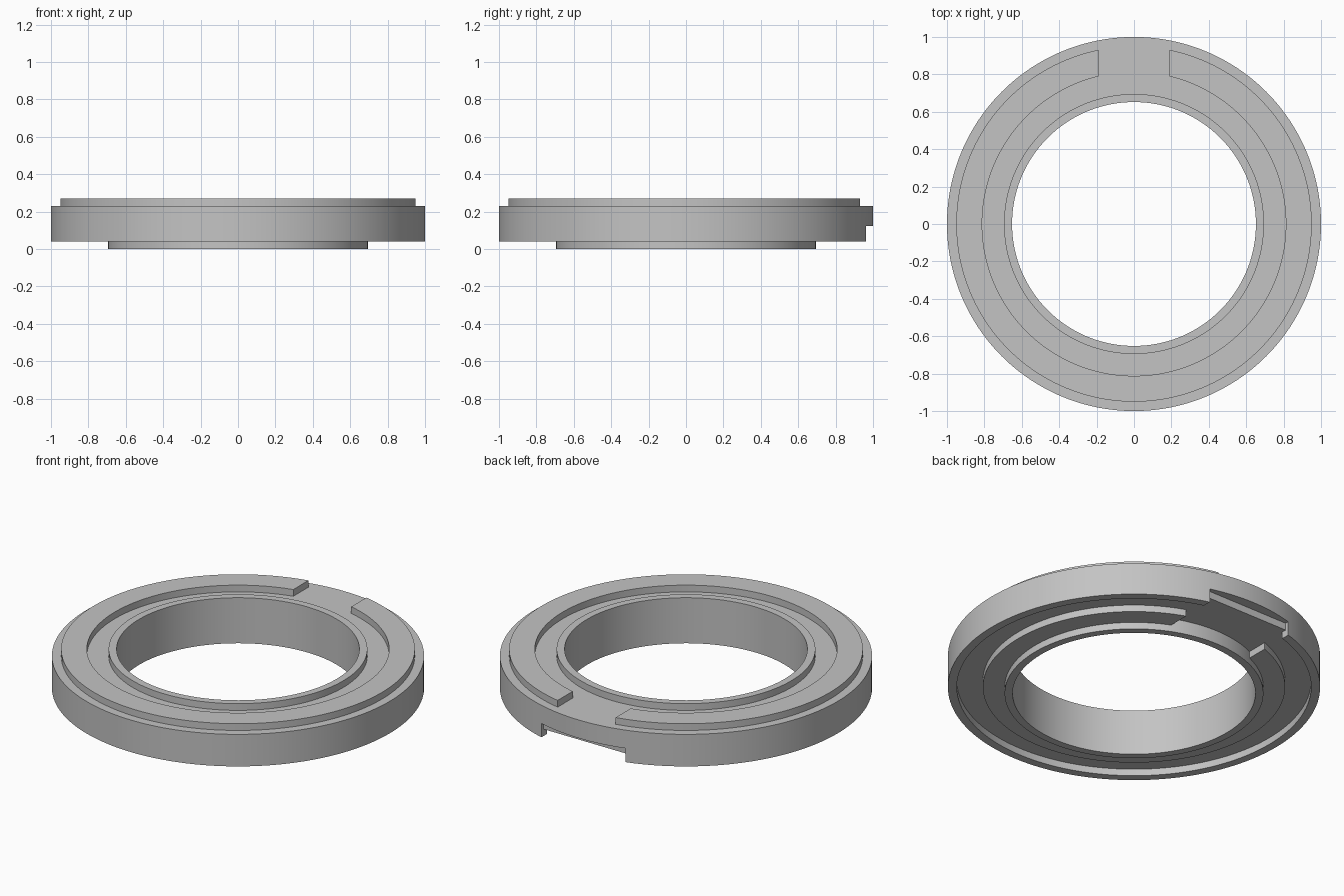
import bpy
import bmesh
import math

SEGMENTS = 192

cube = bpy.data.objects.get("Cube")
if cube:
    bpy.data.objects.remove(cube, do_unlink=True)

grey = bpy.data.materials.new("plain grey")
grey.use_nodes = True
colour = (0.55, 0.55, 0.55, 1)
grey.diffuse_color = colour
grey.node_tree.nodes["Principled BSDF"].inputs["Base Color"].default_value = colour


def finish(name, bm):
    bmesh.ops.recalc_face_normals(bm, faces=bm.faces)
    mesh = bpy.data.meshes.new(name)
    bm.to_mesh(mesh)
    bm.free()
    obj = bpy.data.objects.new(name, mesh)
    bpy.context.collection.objects.link(obj)
    mesh.materials.append(grey)
    return obj


def lathe(name, profile):
    """Revolve a closed (radius, height) outline about z."""
    bm = bmesh.new()
    rings = []
    for i in range(SEGMENTS):
        a = math.tau * i / SEGMENTS
        rings.append([bm.verts.new((r * math.cos(a), r * math.sin(a), z)) for r, z in profile])
    n = len(profile)
    for i, ring in enumerate(rings):
        after = rings[(i + 1) % SEGMENTS]
        for j in range(n):
            k = (j + 1) % n
            bm.faces.new((ring[j], after[j], after[k], ring[k]))
    return finish(name, bm)


def prism(name, half_width, outline):
    """Extrude a closed (y, z) outline along x."""
    bm = bmesh.new()
    face = bm.faces.new([bm.verts.new((-half_width, y, z)) for y, z in outline])
    grown = bmesh.ops.extrude_face_region(bm, geom=[face])["geom"]
    moved = [v for v in grown if isinstance(v, bmesh.types.BMVert)]
    bmesh.ops.translate(bm, verts=moved, vec=(2 * half_width, 0, 0))
    obj = finish(name, bm)
    obj.hide_render = True
    return obj


def cut(obj, cutter):
    mod = obj.modifiers.new("cut", "BOOLEAN")
    mod.operation = "DIFFERENCE"
    mod.solver = "EXACT"
    mod.object = cutter
    bpy.context.view_layer.update()
    graph = bpy.context.evaluated_depsgraph_get()
    mesh = bpy.data.meshes.new_from_object(obj.evaluated_get(graph))
    obj.modifiers.clear()
    obj.data = mesh
    bpy.data.objects.remove(cutter, do_unlink=True)


# Inner sleeve standing proud above and below the body
sleeve = lathe("inner_sleeve", [(0.652, 0), (0.695, 0), (0.695, 0.27), (0.652, 0.27)])

# Main ring, with a groove underneath and a raised rim on top
body = lathe("ring_body", [
    (0.675, 0.04), (0.812, 0.04), (0.812, 0.08), (0.952, 0.08), (0.952, 0.04), (1, 0.04),
    (1, 0.23), (0.95, 0.23), (0.95, 0.27), (0.812, 0.27), (0.812, 0.23), (0.675, 0.23)])

# Gap in the raised rim at the back
cut(body, prism("rim_gap_cutter", 0.19, [(0.6, 0.23), (1.2, 0.23), (1.2, 0.4), (0.6, 0.4)]))

# Stepped recess under the back, opening through the outer wall
cut(body, prism("recess_cutter", 0.275, [
    (0.4, -0.1), (1.2, -0.1), (1.2, 0.122), (0.94, 0.122), (0.94, 0.08), (0.4, 0.08)]))

# Smooth round walls with crisp edges
for obj in (sleeve, body):
    bpy.ops.object.select_all(action="DESELECT")
    obj.select_set(True)
    bpy.context.view_layer.objects.active = obj
    bpy.ops.object.shade_smooth_by_angle(angle=math.radians(30))
